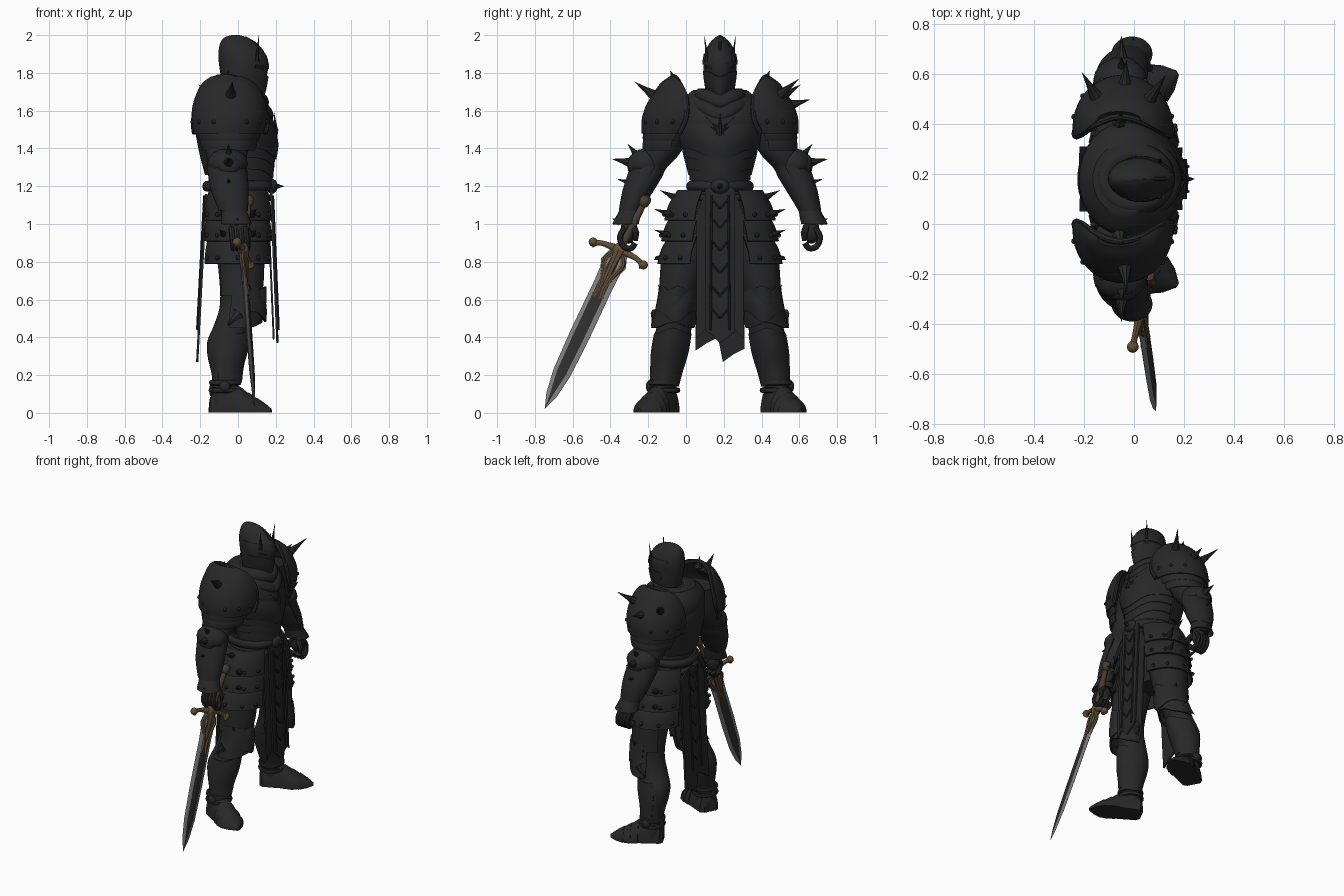
import bpy, bmesh, math
from mathutils import Vector as V

CY = 0.18  # the body's mirror plane; parts are written as (x, distance from plane, z)

def material(name, *rgb):
    m = bpy.data.materials.new(name)
    m.diffuse_color = (*rgb, 1)
    return m

ARMOUR = material("dark armour", 0.021, 0.021, 0.0215)
CLOTH = material("dark cloth", 0.02, 0.02, 0.0205)
SLIT = material("black slit", 0.008, 0.008, 0.008)
STEEL = material("steel edge", 0.21, 0.21, 0.21)
FULLER = material("dark steel", 0.027, 0.027, 0.028)
GOLD = material("aged gold", 0.125, 0.075, 0.034)
GRIP = material("brown grip", 0.07, 0.05, 0.033)

def build(name, grids, mat=ARMOUR, pair=False, solid=0, closed=True, cap=True, mats=None, rule=None):
    """Skin lists of rings into one object, or a mirrored pair of objects."""
    for s, pre in (((-1, "right_"), (1, "left_")) if pair else ((1, ""),)):
        bm = bmesh.new()
        for rings in grids:
            vs = [[bm.verts.new((p[0], CY + s * p[1], p[2])) for p in r] for r in rings]
            n = len(vs[0])
            for a, b in zip(vs, vs[1:]):
                for i in range(n if closed else n - 1):
                    j = (i + 1) % n
                    f = bm.faces.new((a[i], a[j], b[j], b[i]))
                    f.material_index = rule(i) if rule else 0
            if cap and closed:
                bm.faces.new(vs[0]); bm.faces.new(vs[-1])
        bmesh.ops.remove_doubles(bm, verts=bm.verts[:], dist=1e-5)
        bmesh.ops.recalc_face_normals(bm, faces=bm.faces[:])
        if solid:
            bmesh.ops.solidify(bm, geom=bm.faces[:], thickness=solid)
            bmesh.ops.recalc_face_normals(bm, faces=bm.faces[:])
        me = bpy.data.meshes.new(pre + name)
        bm.to_mesh(me); bm.free()
        for m in mats or [mat]:
            me.materials.append(m)
        bpy.context.collection.objects.link(bpy.data.objects.new(pre + name, me))

def spline(rows, k=4):
    out = []
    for i in range(len(rows) - 1):
        q = [rows[max(i - 1, 0)], rows[i], rows[i + 1], rows[min(i + 2, len(rows) - 1)]]
        for t in (j / k for j in range(k)):
            out.append(tuple(b + t * (c - a) / 2 + t * t * (a - 2.5 * b + 2 * c - d / 2)
                             + t ** 3 * (1.5 * (b - c) + (d - a) / 2) for a, b, c, d in zip(*q)))
    return out + [tuple(rows[-1])]

def oval(z, cx, cd, rx, rd, a0=0, a1=360, n=32, ridge=0, dip=0):
    """Horizontal ring; angle 0 faces the front (+x), 90 faces outward."""
    pts = []
    for i in range(n if a1 - a0 == 360 else n + 1):
        a = math.radians(a0 + (a1 - a0) * i / n)
        f = max(0, math.cos(a)) ** 6
        pts.append(V((cx + rx * math.cos(a) + ridge * f, cd + rd * math.sin(a), z - dip * f)))
    return pts

def loft(rows, k=4, **kw):
    return [oval(*r, **kw) for r in spline(rows, k)]

def tube(path, radii, n=10, flat=1, ref=(1, 0, 0), loop=False):
    path = [V(p) for p in path]
    m, rings = len(path), []
    for i, p in enumerate(path):
        t = path[(i + 1) % m] - path[i - 1] if loop else path[min(i + 1, m - 1)] - path[max(i - 1, 0)]
        u = t.cross(V(ref)).normalized()
        w = u.cross(t).normalized()
        r = radii[i] if isinstance(radii, (list, tuple)) else radii
        rings.append([p + r * (u * math.cos(2 * math.pi * j / n) + flat * w * math.sin(2 * math.pi * j / n)) for j in range(n)])
    return rings + [rings[0]] if loop else rings

def spike(base, tip, r):
    b, t = V(base), V(tip)
    return tube([b, b.lerp(t, .2), b.lerp(t, .55), t], [r, r * .75, r * .36, 0], 8, ref=(.3, .2, .9))

def ball(c, rx, rd, rz, n=16):
    return [oval(c[2] + rz * math.sin(a), c[0], c[1], rx * math.cos(a), rd * math.cos(a), n=n)
            for a in (math.pi * (i / 8 - .5) for i in range(9))]

def hoop(z, cx, rx, rd, r, dip=0, flat=1, n=36):
    return tube([tuple(p) for p in oval(z, cx, 0, rx, rd, n=n, dip=dip)], r, 10, flat, (0, 0, 1), True)

def sheet(outline, x):
    """Thin hanging panel: pairs of (d, top z, bottom z), x given by height."""
    return [[V((x(z), d, z)) for z in (a, a * .67 + b * .33, a * .33 + b * .67, b)] for d, a, b in outline]

# torso with overlapping breast and belly plates
build("torso", [loft([(1.02, 0, 0, .14, .18), (1.12, 0, 0, .15, .17), (1.22, 0, 0, .155, .15), (1.32, 0, 0, .165, .165),
      (1.44, -.01, 0, .195, .21), (1.54, -.015, 0, .205, .23), (1.64, -.035, 0, .18, .22), (1.71, -.04, 0, .125, .14)])])
build("belly_plate", [loft([(z, 0, 0, .168 + i * .006, .16 + i * .014), (z + .05, 0, 0, .172 + i * .006, .163 + i * .014),
      (z + .1, 0, 0, .17 + i * .006, .166 + i * .014)], 2, a0=-95, a1=95, ridge=.012, dip=.05) for i, z in enumerate((1.23, 1.29, 1.35))],
      closed=False, solid=.01)
build("breastplate", [loft([(1.4, -.01, 0, .2, .205), (1.48, -.01, 0, .212, .225), (1.56, -.015, 0, .2, .22), (1.62, -.02, 0, .17, .2)],
      a0=-100, a1=100, ridge=.012, dip=.06)], closed=False, solid=.012)
build("backplate", [loft([(1.26, 0, 0, .175, .17), (1.4, -.01, 0, .2, .205), (1.53, -.015, 0, .212, .22), (1.64, -.03, 0, .17, .19)],
      a0=100, a1=260)], closed=False, solid=.012)
build("chest_emblem", [spike((.2, .005, 1.5), (.17 if e > .05 else .2, e, z), .009) for e, z in ((.08, 1.57), (.1, 1.52), (.09, 1.46), (.05, 1.42))], pair=True)
build("chest_pin", [spike((.2, 0, 1.5), (.2, 0, 1.38), .014), spike((.2, 0, 1.5), (.19, 0, 1.6), .012)])

# neck cowl
build("cowl", [hoop(1.675, 0, .12, .1, .045, .03), hoop(1.625, -.005, .15, .125, .045, .05), hoop(1.575, -.01, .17, .15, .035, .07)], CLOTH)

# helmet, visor, crest, horns
build("helmet", [loft([(1.66, .015, 0, .085, .07), (1.74, .022, 0, .105, .082), (1.82, .025, 0, .122, .088), (1.89, .018, 0, .122, .085),
      (1.95, -.005, 0, .092, .06), (1.985, -.015, 0, .06, .028), (2.0, -.02, 0, .015, .005)], ridge=.012)])
build("visor", [loft([(1.68, .03, 0, .085, .06), (1.74, .03, 0, .103, .082), (1.81, .03, 0, .116, .091)], a0=-100, a1=100, ridge=.016, dip=.03),
      loft([(1.845, .028, 0, .122, .093), (1.875, .025, 0, .124, .091), (1.9, .018, 0, .122, .086)], a0=-115, a1=115, ridge=.014, dip=.025)],
      closed=False, solid=.007)
build("eye_slit", [[oval(z, .025, 0, .123, .09, 12, 58, 8, dip=.02) for z in (1.825, 1.845)]], SLIT, pair=True, closed=False, solid=.003)
build("helmet_crest", [tube([(.15, 0, 1.87), (.125, 0, 1.92), (.085, 0, 1.96), (.04, 0, 1.985), (-.02, 0, 1.991)], .008, 8, ref=(0, 1, 0))])
build("horn", [spike((.1, .068, 1.86), (.11, .082, 2.0), .014)], pair=True)

# belt and buckle
build("belt", [hoop(1.2, 0, .165, .155, .024, flat=1.2), hoop(1.14, 0, .165, .175, .018)])
build("buckle", [spike((.17, 0, 1.2), (.245, 0, 1.2), .035), ball((.18, 0, 1.2), .03, .05, .04)])

# shoulder armour: leaning dome, raised inner rim, lower lames, spikes
build("pauldron", [loft([(1.48, -.05, .235, .185, .18), (1.55, -.045, .21, .2, .205), (1.62, -.045, .2, .197, .195), (1.69, -.045, .2, .175, .155),
      (1.745, -.05, .215, .14, .1), (1.78, -.06, .24, .085, .03)], a0=-8, a1=188)], pair=True, closed=False, solid=.014)
build("pauldron_rim", [tube(spline([(.145, .215, 1.48), (.152, .18, 1.56), (.125, .18, 1.67), (.04, .225, 1.75), (-.06, .25, 1.782), (-.15, .22, 1.755),
      (-.21, .18, 1.66), (-.235, .175, 1.55), (-.23, .21, 1.48)]), .014, 8, ref=(0, 1, 0))], pair=True)
build("pauldron_lame", [loft([(z, -.05, c, r, r + .01), (z + .04, -.05, c - .005, r + .012, r + .015), (z + .08, -.05, c - .01, r + .008, r)], 2, a0=0, a1=180)
      for z, c, r in ((1.44, .24, .158), (1.39, .26, .14))], pair=True, closed=False, solid=.01)
build("pauldron_peak", [spike((-.06, .23, 1.74), (-.05, .265, 1.815), .03)], pair=True)
build("right_shoulder_spike", [spike((-.04, -.32, 1.66), (-.03, -.455, 1.755), .042)])
build("left_shoulder_spike", [spike((-.04, .34, 1.62), (-.03, .48, 1.66), .042), spike((.05, .3, 1.67), (.13, .42, 1.77), .035),
      spike((-.14, .31, 1.66), (-.21, .43, 1.74), .035)])
build("pauldron_rivet", [ball((-.045 + .198 * math.cos(a), .21 + .203 * math.sin(a), 1.54), .012, .012, .012, 8)
      for a in (.2, .65, 1.1, 2.0, 2.5, 2.95)], pair=True)

# arms, elbows, cuffs, hands
build("arm", [loft([(1.62, -.05, .24, .11, .09), (1.46, -.06, .28, .115, .105), (1.37, -.06, .315, .11, .1), (1.3, -.06, .36, .09, .08),
      (1.24, -.055, .398, .1, .086), (1.15, -.04, .44, .092, .073), (1.06, -.022, .476, .068, .056), (1.0, -.01, .487, .05, .05)])], pair=True)
build("forearm_plate", [loft([(1.07, -.025, .475, .077, .061), (1.17, -.042, .438, .099, .08), (1.27, -.055, .393, .105, .094), (1.31, -.058, .375, .106, .097)],
      a0=-20, a1=215)], pair=True, closed=False, solid=.01)
build("gauntlet_cuff", [loft([(1.08, -.022, .472, .066, .056), (1.04, -.015, .486, .073, .064), (1.0, -.008, .5, .082, .07)])], pair=True, closed=True, cap=False, solid=.008)
build("elbow_guard", [ball((-.055, .395, 1.32), .108, .09, .08), ball((-.05, .46, 1.31), .06, .03, .06)], pair=True)
build("elbow_spike", [spike((-.05, .45, 1.32), (-.05, .575, 1.345), .038), spike((-.05, .42, 1.34), (-.05, .49, 1.425), .035),
      spike((.0, .37, 1.36), (.02, .37, 1.41), .025), spike((-.05, .45, 1.21), (-.05, .55, 1.24), .025),
      spike((-.01, .53, 1.01), (0, .57, 1.03), .02)], pair=True)
build("hand", [ball((.003, .485, .965), .05, .042, .07)], pair=True)
build("finger", [tube(spline([(x, .505, .98), (x + .005, .53, .93), (x + .01, .51, .88), (x + .01, .47, .872), (x + .01, .45, .9)], 3),
      .016, 8) for x in (-.035, -.01, .015, .04)] + [tube([(.03, .46, .99), (.06, .445, .95), (.055, .445, .91)], [.02, .018, .01], 8, ref=(0, 1, 0))], pair=True)

# hips and layered hip plates with spikes and rivets
build("hips", [loft([(.8, 0, 0, .09, .13), (.9, 0, 0, .14, .19), (1.02, 0, 0, .15, .2), (1.14, 0, 0, .15, .17)])], CLOTH)
LAMES = ((1.02, .08, .185, .215), (.91, .09, .188, .222), (.79, .1, .185, .232))
build("hip_plate", [loft([(z, 0, c, rx, rd), (z + .08, 0, c - .01, rx - .008, rd - .012), (z + .16, 0, c - .03, rx - .025, rd - .04)], 3, a0=15, a1=165)
      for z, c, rx, rd in LAMES], pair=True, closed=False, solid=.012)
build("hip_spike", [spike((x, .26, z), (x * 1.4, .35, z + .03), .025) for z in (1.05, .94) for x in (-.07, .07)]
      + [spike((0, .22, 1.13), (0, .32, 1.18), .03), spike((0, .3, .83), (0, .35, .81), .025)], pair=True)
build("hip_rivet", [ball((rx * math.cos(a), c + rd * math.sin(a), z + .03), .012, .012, .012, 8)
      for z, c, rx, rd in LAMES for a in (.5, .95, 1.57, 2.2, 2.65)], pair=True)

# front and back cloth panels with chevron strips
front = lambda z: .215 - .035 * (z - .37) / .83
back = lambda z: -.222 + .045 * (z - .27) / .85
build("front_cloth", [sheet([(-.08, 1.19, .44), (-.04, 1.19, .41), (0, 1.19, .37), (.04, 1.19, .4), (.08, 1.19, .43)], front)], CLOTH, closed=False, solid=.012)
build("front_side_cloth", [sheet([(.07, 1.17, .45), (.1, 1.12, .42), (.125, 1.05, .39)], lambda z: front(z) - .02)], CLOTH, pair=True, closed=False, solid=.01)
build("back_cloth", [sheet([(-.13, 1.1, .33), (-.07, 1.14, .37), (-.01, 1.16, .4), (.015, 1.16, .27), (.07, 1.14, .31), (.13, 1.1, .34)], back)], CLOTH, closed=False, solid=.012)
build("cloth_chevron", [tube([(f(z) + o, 0, z), (f(z + .05) + o, .042, z + .05)], .005, 6)
      for f, o in ((front, .004), (back, -.004)) for z in (.5, .62, .74, .86, .98, 1.08)], CLOTH, pair=True)
build("cloth_trim", [tube([(f(1.15) + o, .045, 1.15), (f(.44) + o, .05, .44)], .006, 6)
      for f, o in ((front, .004), (back, -.004))], CLOTH, pair=True)

# legs, thigh plates, knees, greaves
build("leg", [loft([(.04, -.07, .3, .07, .068), (.12, -.07, .3, .066, .066), (.2, -.067, .285, .072, .078), (.3, -.063, .27, .098, .093), (.38, -.058, .258, .104, .097),
      (.47, -.035, .24, .09, .092), (.58, .005, .225, .1, .093), (.75, .015, .195, .118, .11), (.95, 0, .14, .13, .12)])], pair=True)
build("thigh_plate", [loft([(.62, .008, .222, .113, .102), (.7, .015, .208, .12, .112), (.82, .012, .19, .128, .122)], a0=-60, a1=150, dip=.02)], pair=True, closed=False, solid=.01)
build("knee_guard", [loft([(.45, .0, .25, .105, .115), (.5, .0, .24, .112, .116), (.56, .01, .232, .116, .106), (.64, .015, .22, .11, .1)], a0=-95, a1=115, ridge=.025, dip=-.03),
      loft([(.54, .012, .233, .122, .112), (.6, .018, .225, .12, .108), (.67, .015, .22, .115, .103)], a0=-75, a1=105, ridge=.015, dip=.06)],
      pair=True, closed=False, solid=.01)
build("knee_wing", [spike((0, .33, .52), (-.06, .365, .46), .04), spike((.02, .14, .54), (.02, .11, .48), .03),
      spike((.06, .29, .63), (.06, .33, .68), .03)], pair=True)
build("greave", [loft([(.14, -.066, .295, .076, .077), (.22, -.064, .283, .084, .087), (.32, -.06, .266, .106, .1), (.42, -.045, .25, .102, .1)],
      a0=-85, a1=120, ridge=.012, dip=-.03)], pair=True, closed=False, solid=.009)
build("ankle_band", [tube([(p.x, p.y, p.z) for p in oval(z, -.068, .298, r, r, n=24)], .012, 8, 1.2, (0, 0, 1), True)
      for z, r in ((.16, .074), (.12, .076))], pair=True)
build("ankle_stud", [ball((-.07, .375, .14), .03, .018, .03), ball((-.14, .29, .12), .012, .02, .04)], pair=True)

# boots with stepped lames, turned outward
heel, axis = V((-.135, .265, 0)), V((.31, .16, 0))
side = V((-axis.y, axis.x, 0)).normalized()
def boot_ring(t, w, h):
    return [heel + axis * t + side * w * math.cos(math.pi * i / 14) + V((0, 0, .003 + h * math.sin(math.pi * i / 14))) for i in range(15)]
build("boot", [[boot_ring(*r) for r in ((0, .045, .1), (.06, .068, .15), (.35, .074, .16), (.46, .076, .13), (.461, .082, .136), (.6, .084, .1), (.601, .09, .105),
      (.74, .08, .072), (.741, .085, .077), (.88, .055, .048), (1, .01, .02))]], pair=True)

# sword: two-tone blade, guard, ornament, grip, pommel
G, TIP = V((.028, -.35 - CY, .862)), V((.088, -.748 - CY, .02))
A = (TIP - G).normalized()
W = V((.07, .26, -.14)); W = (W - A * W.dot(A)).normalized()
N = A.cross(W)
L = (TIP - G).length
def blade_ring(l, w, core, t):
    c = G + A * l
    return [c - W * w, c - W * core + N * t, c + W * core + N * t, c + W * w, c + W * core - N * t, c - W * core - N * t]
build("sword_blade", [[blade_ring(*r) for r in ((0, .045, .02, .012), (.08, .073, .026, .012), (.12, .058, .028, .011), (.2, .055, .031, .011), (.5, .056, .031, .01),
      (.72, .05, .027, .009), (.85, .03, .008, .006), (L, 0, 0, 0))]], mats=[STEEL, FULLER], rule=lambda i: int(i in (1, 4)))
build("sword_guard", [tube(spline([G + W * s + A * (.02 + a) for s, a in ((-.15, .005), (-.1, -.015), (0, -.02), (.1, -.015), (.15, .005))]),
      [.026, .02, .015, .014, .014, .015, .018, .022, .026, .022, .018, .015, .014, .014, .015, .02, .026], 10, .9)]
      + [ball(G + W * s + A * .02, .024, .024, .024, 12) for s in (-.15, .15)] + [ball(G, .03, .04, .04)], GOLD)
build("blade_ornament", [tube([G + A * a for a in (0, .06, .12, .18, .22)], [.036, .026, .022, .017, .012], 8, .85, N)]
      + [tube(spline([G + W * s * .02 + A * .02, G + W * s * .05 + A * .07, G + W * s * .03 + A * .14, G + W * s * .014 + A * .22, G + W * s * .024 + A * .28]),
      .015, 8, ref=N) for s in (-1, 1)], GOLD)
P = V((.055, -.215 - CY, 1.125))
build("sword_grip", [tube([G.lerp(P, t) for t in (0, .25, .5, .75, .95)], [.018, .02, .021, .018, .016], 12)], GRIP)
build("pommel", [tube([G.lerp(P, t) for t in (.88, .91, 1, 1.07, 1.1)], [.015, .025, .03, .024, .008], 12)], GRIP)

bpy.ops.object.select_all(action='SELECT')
bpy.context.view_layer.objects.active = bpy.context.scene.objects[0]
bpy.ops.object.shade_smooth_by_angle(angle=math.radians(38))
